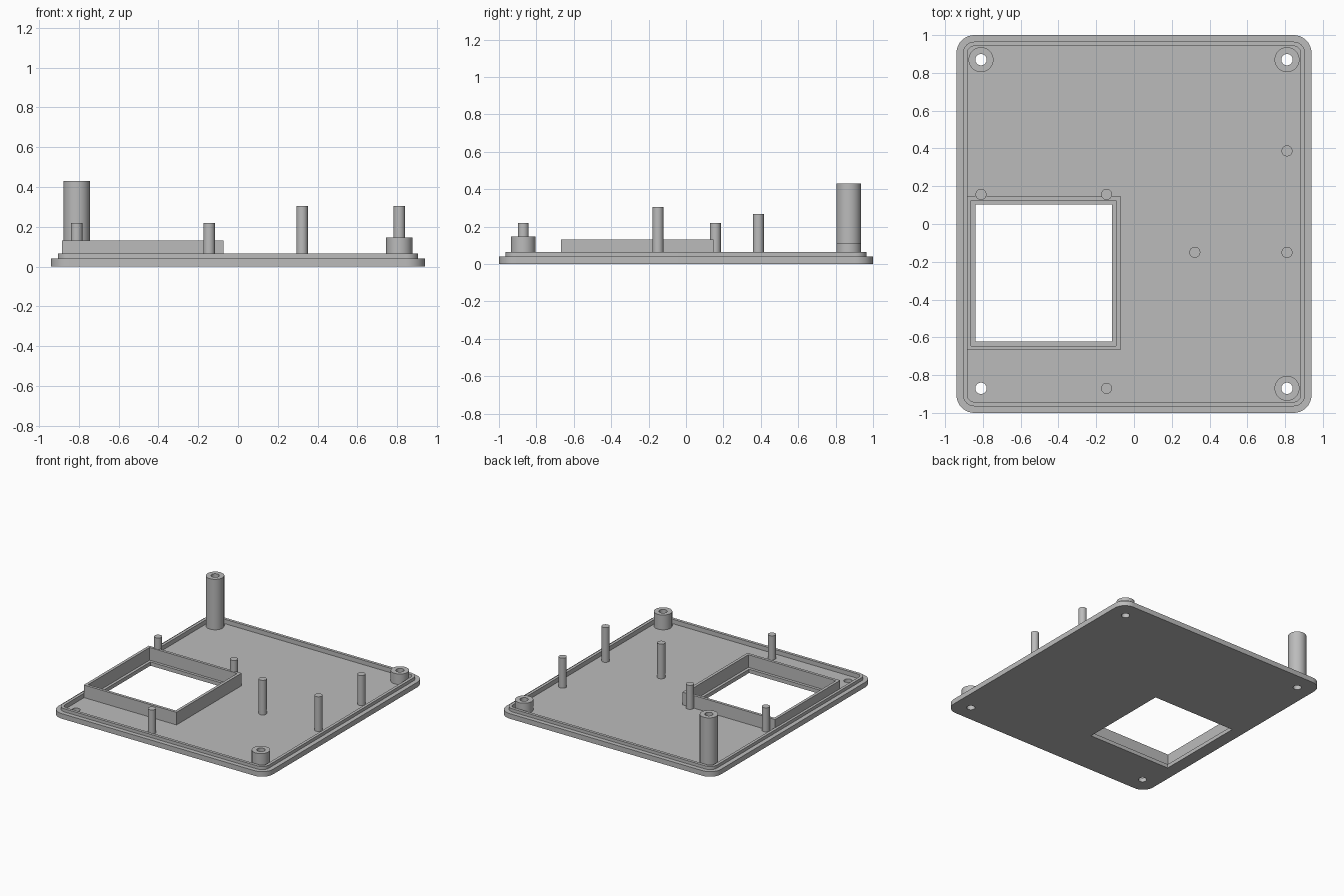
import bpy
import bmesh
from math import sin, cos, pi

cube = bpy.data.objects.get("Cube")
if cube:
    bpy.data.objects.remove(cube, do_unlink=True)

# One grey plastic for everything
grey = bpy.data.materials.new("grey plastic")
grey.use_nodes = True
COLOUR = (0.5, 0.5, 0.5, 1)
grey.diffuse_color = COLOUR
grey.node_tree.nodes["Principled BSDF"].inputs["Base Color"].default_value = COLOUR


def circle(x, y, r, n=40):
    return [(x + r * cos(2 * pi * i / n), y + r * sin(2 * pi * i / n)) for i in range(n)]


def rectangle(x0, x1, y0, y1):
    return [(x0, y0), (x1, y0), (x1, y1), (x0, y1)]


def rounded(half_x, half_y, r, n=10):
    """Centred rectangle with rounded corners."""
    points = []
    for k, (sx, sy) in enumerate([(1, 1), (-1, 1), (-1, -1), (1, -1)]):
        for i in range(n + 1):
            a = (k + i / n) * pi / 2
            points.append((sx * (half_x - r) + r * cos(a), sy * (half_y - r) + r * sin(a)))
    return points


def prism(name, loops, z0, z1):
    """Extrude an outline from z0 to z1; further loops become holes."""
    curve = bpy.data.curves.new(name, 'CURVE')
    curve.dimensions = '2D'
    curve.fill_mode = 'BOTH'
    curve.extrude = (z1 - z0) / 2
    for loop in loops:
        spline = curve.splines.new('POLY')
        spline.points.add(len(loop) - 1)
        for point, (x, y) in zip(spline.points, loop):
            point.co = (x, y, 0, 1)
        spline.use_cyclic_u = True
    temp = bpy.data.objects.new(name + " outline", curve)
    bpy.context.collection.objects.link(temp)
    graph = bpy.context.evaluated_depsgraph_get()
    mesh = bpy.data.meshes.new_from_object(temp.evaluated_get(graph))
    bpy.data.objects.remove(temp, do_unlink=True)

    bm = bmesh.new()
    bm.from_mesh(mesh)
    bmesh.ops.remove_doubles(bm, verts=bm.verts, dist=1e-5)
    bmesh.ops.translate(bm, verts=bm.verts, vec=(0, 0, (z0 + z1) / 2))
    bmesh.ops.recalc_face_normals(bm, faces=bm.faces)
    bm.to_mesh(mesh)
    bm.free()

    mesh.name = name
    mesh.materials.clear()
    mesh.materials.append(grey)
    obj = bpy.data.objects.new(name, mesh)
    bpy.context.collection.objects.link(obj)
    bpy.ops.object.select_all(action='DESELECT')
    obj.select_set(True)
    bpy.context.view_layer.objects.active = obj
    bpy.ops.object.shade_smooth_by_angle()
    return obj


FLOOR, STEP, LIP = 0.03, 0.04, 0.065
SCREW_X, SCREW_Y, SCREW_R = 0.81, 0.87, 0.03

# Floor plate with the window and four screw holes
window = rectangle(-0.84, -0.117, -0.622, 0.103)
screws = [circle(sx * SCREW_X, sy * SCREW_Y, SCREW_R) for sx in (-1, 1) for sy in (-1, 1)]
outer = rounded(0.94, 1.0, 0.095)
lip_outer = rounded(0.905, 0.965, 0.06)
lip_inner = rounded(0.882, 0.942, 0.037)
prism("floor_plate", [outer, window] + screws, 0, FLOOR)

# Stepped edge and the thin lip standing inside it
prism("edge_step", [outer, lip_outer], FLOOR, STEP)
prism("edge_lip", [lip_outer, lip_inner], FLOOR, LIP)

# Raised frame, set back from the window to leave a ledge
prism("window_frame", [rectangle(-0.885, -0.072, -0.667, 0.147),
                       rectangle(-0.862, -0.095, -0.645, 0.125)], FLOOR, 0.13)

# Hollow screw posts
for name, sx, sy, top in [("tall_post", -1, 1, 0.43),
                          ("back_short_post", 1, 1, 0.113),
                          ("front_short_post", 1, -1, 0.147)]:
    x, y = sx * SCREW_X, sy * SCREW_Y
    prism(name, [circle(x, y, 0.066), circle(x, y, SCREW_R)], FLOOR, top)

# Solid locating pins
for name, x, y, top in [("frame_pin_left", -0.145, 0.157, 0.22),
                        ("frame_pin_right", -0.81, 0.157, 0.22),
                        ("front_pin", -0.145, -0.87, 0.22),
                        ("middle_pin", 0.322, -0.15, 0.305),
                        ("side_pin", 0.81, -0.15, 0.305),
                        ("rear_side_pin", 0.81, 0.387, 0.268)]:
    prism(name, [circle(x, y, 0.029)], FLOOR, top)
